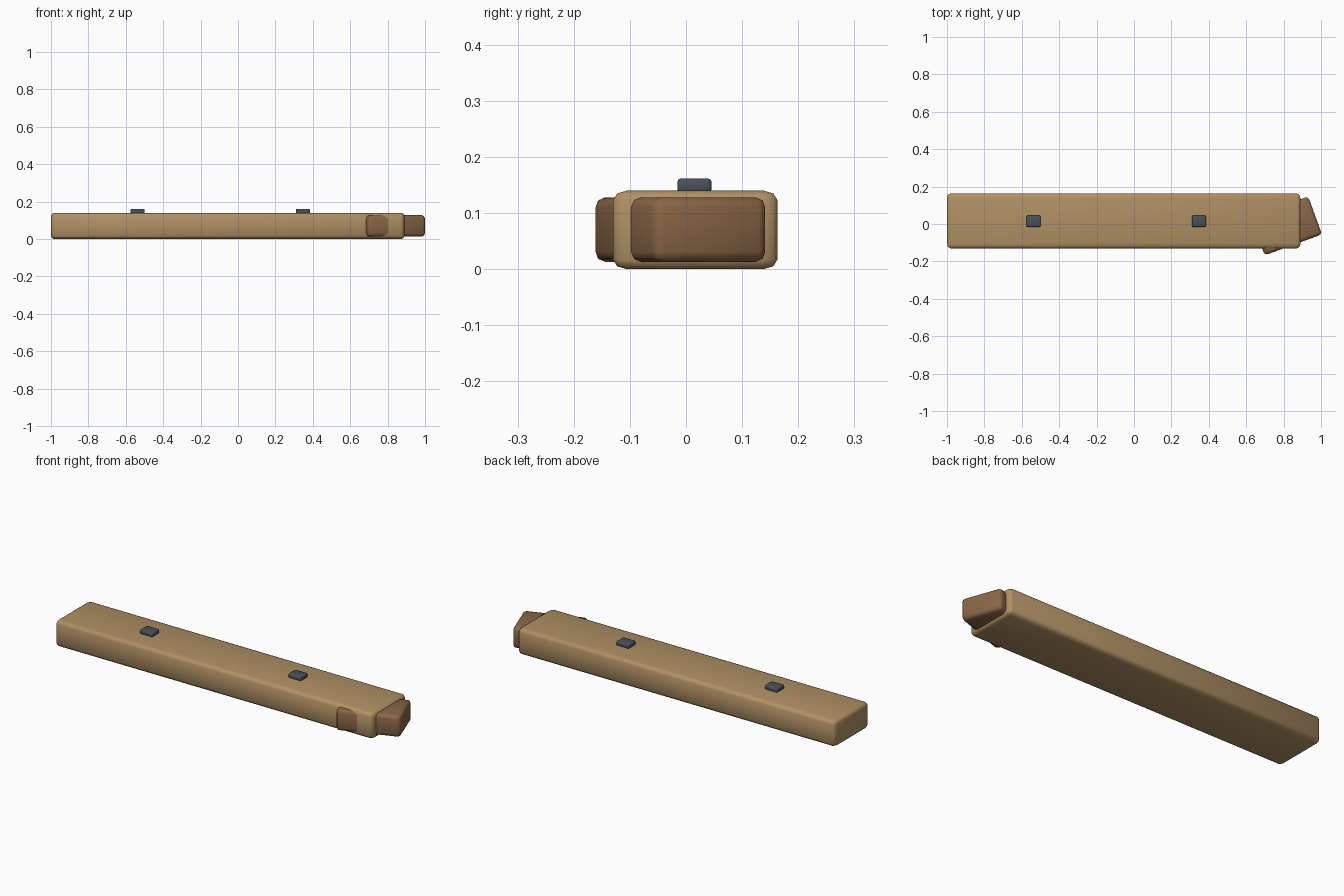
import bpy
import math

old = bpy.data.objects.get("Cube")
if old:
    bpy.data.objects.remove(old, do_unlink=True)


def material(name, rgb):
    m = bpy.data.materials.new(name)
    m.use_nodes = True
    m.diffuse_color = (*rgb, 1)
    m.node_tree.nodes["Principled BSDF"].inputs["Base Color"].default_value = (*rgb, 1)
    return m


def rounded_box(name, center, size, mat, bevel, stretch=(1, 1, 1), turn=0):
    """Bevelled box; stretch widens the rounding along each axis."""
    bpy.ops.mesh.primitive_cube_add(size=1)
    ob = bpy.context.object
    ob.name = name
    for v in ob.data.vertices:
        v.co = [c * s / k for c, s, k in zip(v.co, size, stretch)]
    ob.location, ob.scale = center, stretch
    ob.rotation_euler.z = math.radians(turn)
    ob.data.materials.append(mat)
    mod = ob.modifiers.new("rounding", "BEVEL")
    mod.width, mod.segments = bevel, 2
    bpy.ops.object.modifier_apply(modifier=mod.name)
    bpy.ops.object.shade_smooth_by_angle(angle=math.radians(50))
    return ob


tan = material("tan wood", (0.43, 0.28, 0.127))
brown = material("dark brown wood", (0.25, 0.133, 0.06))
slate = material("slate metal", (0.068, 0.083, 0.105))

# Long plank
rounded_box("plank", (-0.055, 0.0165, 0.07), (1.89, 0.293, 0.14), tan,
            0.018, stretch=(1, 1.4, 0.95))

# Angled block through the end of the plank
rounded_box("angled_block", (0.815, -0.01, 0.0705), (0.326, 0.216, 0.115), brown,
            0.018, turn=20)

# Small fixings on top
for side, x in (("right", -0.537), ("left", 0.347)):
    rounded_box(f"{side}_fixing", (x, 0.015, 0.149), (0.075, 0.061, 0.025), slate, 0.006)
